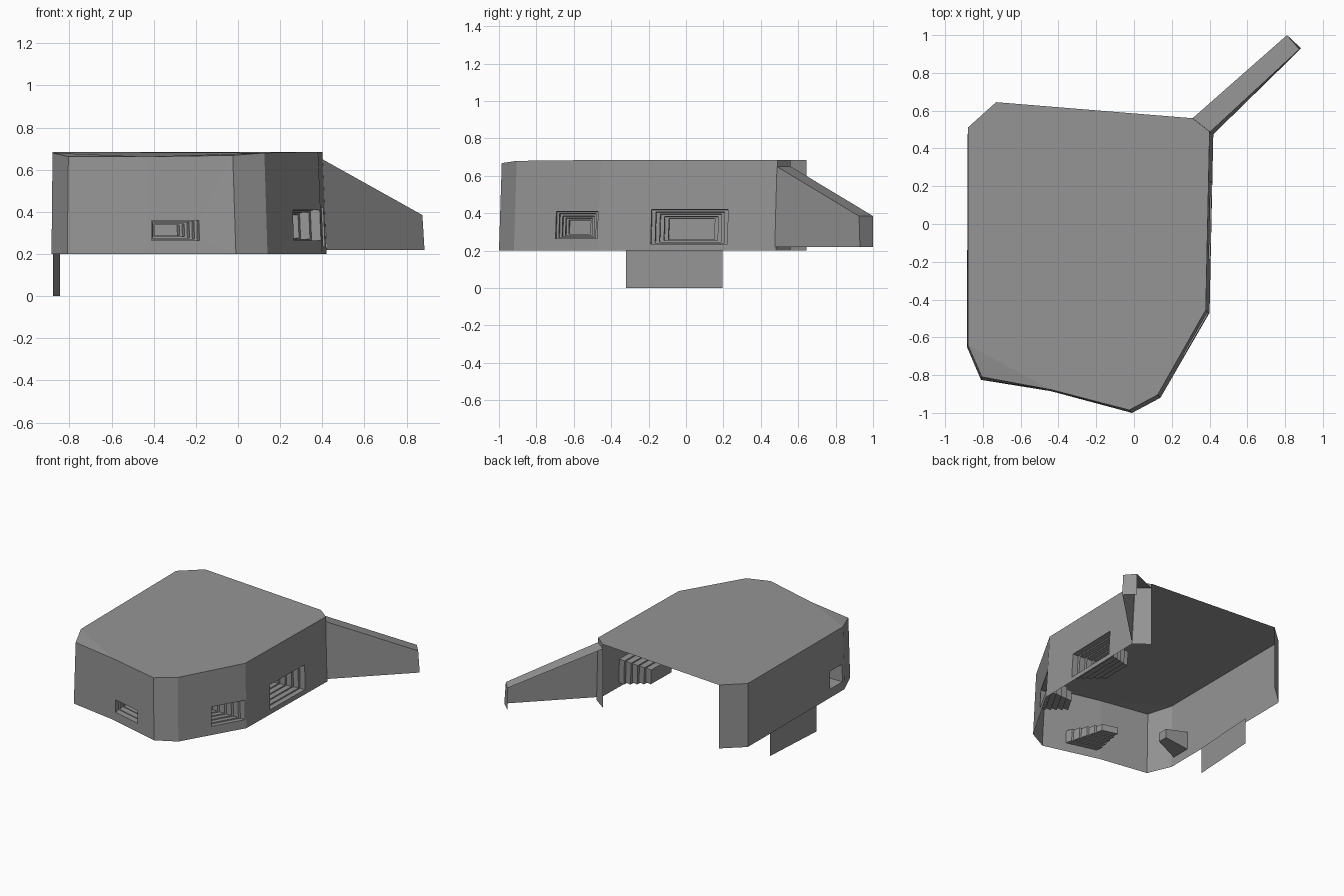
import bpy
from mathutils import Vector

cube = bpy.data.objects.get("Cube")
if cube:
    bpy.data.objects.remove(cube, do_unlink=True)

concrete = bpy.data.materials.new("grey_concrete")
concrete.use_nodes = True
GREY = (0.30, 0.30, 0.30, 1)
concrete.diffuse_color = GREY
concrete.node_tree.nodes["Principled BSDF"].inputs["Base Color"].default_value = GREY


def make(name, verts, faces):
    mesh = bpy.data.meshes.new(name)
    mesh.from_pydata([tuple(v) for v in verts], [], faces)
    mesh.materials.append(concrete)
    mesh.update()
    obj = bpy.data.objects.new(name, mesh)
    bpy.context.collection.objects.link(obj)
    return obj


BASE = 0.2
# Plan outline, counter-clockwise from the open back: base x, y, then top x, y, z
OUTLINE = [
    (-0.73, 0.645, -0.73, 0.645, 0.685),
    (-0.88, 0.51, -0.88, 0.51, 0.685),
    (-0.885, -0.65, -0.88, -0.64, 0.68),
    (-0.81, -0.825, -0.805, -0.81, 0.662),
    (-0.44, -0.885, -0.44, -0.877, 0.662),
    (-0.01, -1.0, -0.025, -0.985, 0.668),
    (0.14, -0.92, 0.125, -0.905, 0.68),
    (0.40, -0.47, 0.38, -0.455, 0.685),
    (0.42, 0.48, 0.40, 0.49, 0.685),
    (0.31, 0.56, 0.31, 0.56, 0.685),
]
base = [Vector((p[0], p[1], BASE)) for p in OUTLINE]
top = [Vector(p[2:]) for p in OUTLINE]


def wall_point(i, u, z):
    """Point on wall i at fraction u along it and height z."""
    low = base[i].lerp(base[i + 1], u)
    high = top[i].lerp(top[i + 1], u)
    return low.lerp(high, (z - BASE) / (high.z - BASE))


def embrasure(name, hole, inward, shrink, steps):
    """Stepped funnel running inward from a wall opening to a closed end."""
    centre = sum(hole, Vector()) / 4
    rings = [hole]
    size = 1.0
    for k in range(1, steps + 1):
        middle = centre + Vector(inward) * k / steps
        after = 1 - (1 - shrink) * k / steps
        for s in ((size, after) if steps > 1 else (after,)):
            rings.append([middle + (p - centre) * s for p in hole])
        size = after
    verts = [p for ring in rings for p in ring]
    faces = []
    for r in range(len(rings) - 1):
        for j in range(4):
            a, b = r * 4 + j, r * 4 + (j + 1) % 4
            faces.append((a, b, b + 4, a + 4))
    last = len(verts) - 4
    faces.append(tuple(range(last, last + 4)))
    make(name, verts, faces)


# wall index: name, u range, z range, inward direction, end size, steps
OPENINGS = {
    1: ("right_embrasure", 0.853, 0.98, 0.265, 0.40, (0.18, 0.02, 0), 0.5, 1),
    4: ("front_embrasure", 0.07, 0.60, 0.265, 0.36, (-0.05, 0.25, 0), 0.4, 5),
    6: ("corner_embrasure", 0.49, 0.985, 0.265, 0.41, (-0.22, 0.02, -0.015), 0.4, 5),
    7: ("left_embrasure", 0.295, 0.726, 0.235, 0.42, (-0.22, 0.015, -0.015), 0.5, 5),
}

# Walls, each opening framed by four faces
verts, faces = [], []
for i in range(len(OUTLINE) - 1):
    n = len(verts)
    verts += [base[i], base[i + 1], top[i + 1], top[i]]
    if i not in OPENINGS:
        faces.append((n, n + 1, n + 2, n + 3))
        continue
    name, u0, u1, z0, z1, inward, shrink, steps = OPENINGS[i]
    hole = [wall_point(i, u, z) for u, z in ((u0, z0), (u1, z0), (u1, z1), (u0, z1))]
    verts += hole
    for j in range(4):
        k = (j + 1) % 4
        faces.append((n + j, n + k, n + 4 + k, n + 4 + j))
    embrasure(name, hole, inward, shrink, steps)
make("bunker_walls", verts, faces)

# Roof slab surface, with a small folded strip at the low front corner
fold = Vector((-0.87, -0.70, 0.683))
make("roof", top, [(0, 1, 2, 4, 5, 6, 7, 8, 9), (2, 3, 4)])

# Wing wall: sloping top, outer side and end, open at the back and underneath
make("wing_wall", [
    (0.42, 0.475, 0.22), (0.885, 0.93, 0.22), (0.81, 1.0, 0.22),
    (0.40, 0.485, 0.65), (0.875, 0.925, 0.385), (0.81, 1.0, 0.385), (0.31, 0.56, 0.65),
], [(0, 1, 4, 3), (1, 2, 5, 4), (3, 4, 5, 6)])

# Foundation panel below the right wall
make("foundation_panel", [
    (-0.877, -0.32, 0), (-0.845, 0.195, 0), (-0.845, 0.195, BASE), (-0.877, -0.32, BASE),
], [(3, 2, 1, 0)])
